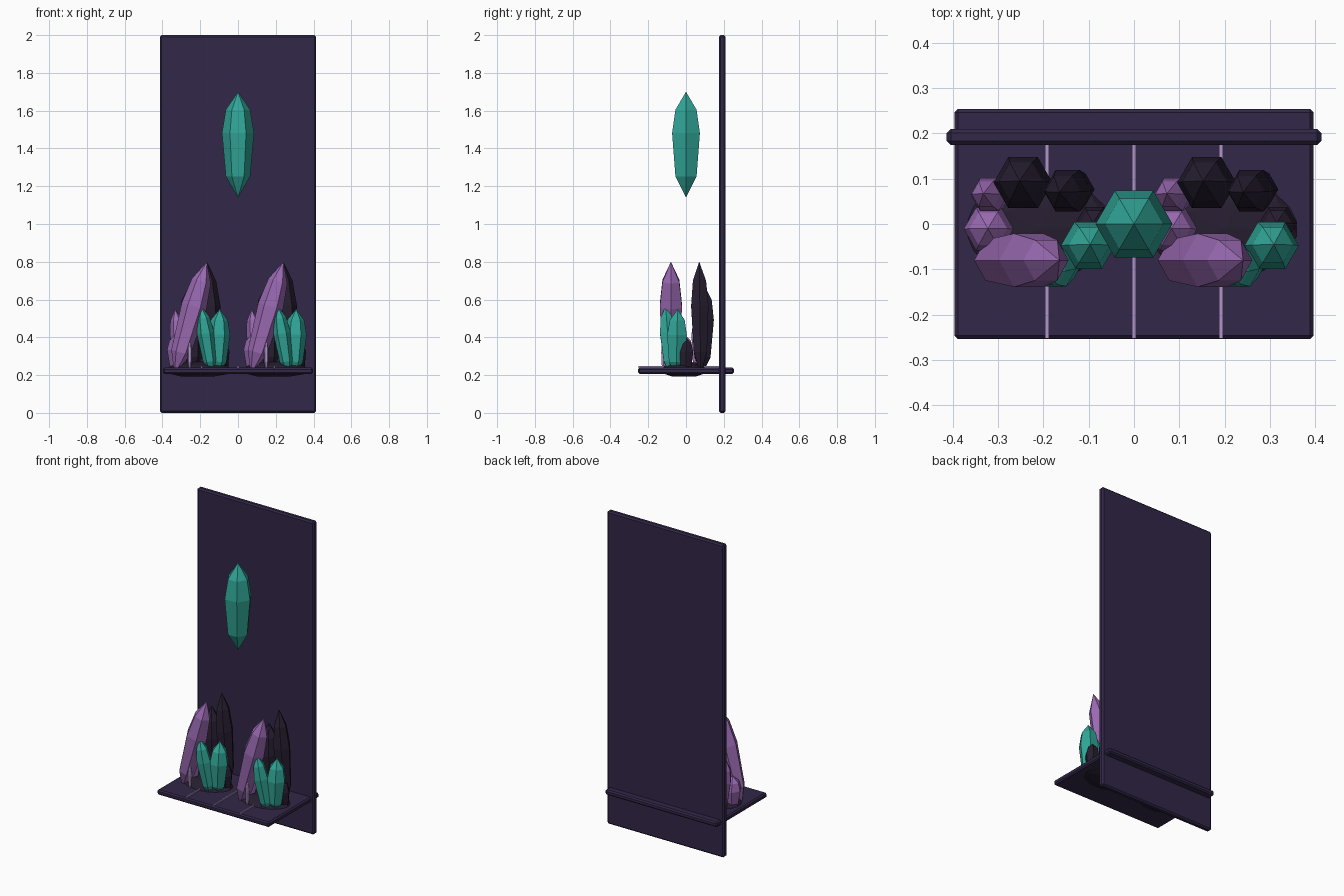
import bpy, bmesh, math
from mathutils import Vector

cube = bpy.data.objects.get("Cube")
if cube:
    bpy.data.objects.remove(cube, do_unlink=True)


def material(name, rgb):
    m = bpy.data.materials.new(name)
    m.use_nodes = True
    m.diffuse_color = (*rgb, 1)
    bsdf = next(n for n in m.node_tree.nodes if n.type == 'BSDF_PRINCIPLED')
    bsdf.inputs["Base Color"].default_value = (*rgb, 1)
    return m


SLATE = material("dark violet slate", (0.032, 0.020, 0.065))
DARK = material("near black violet", (0.020, 0.013, 0.030))
TEAL = material("teal crystal", (0.030, 0.376, 0.310))
PURPLE = material("purple crystal", (0.330, 0.145, 0.456))
LILAC = material("pale lilac", (0.440, 0.300, 0.600))


def finish(name, bm, mat):
    bmesh.ops.recalc_face_normals(bm, faces=bm.faces)
    me = bpy.data.meshes.new(name)
    bm.to_mesh(me)
    bm.free()
    me.materials.append(mat)
    ob = bpy.data.objects.new(name, me)
    bpy.context.collection.objects.link(ob)
    return ob


def box(name, lo, hi, mat, bevel=0.0):
    bm = bmesh.new()
    bmesh.ops.create_cube(bm, size=1)
    for v in bm.verts:
        v.co = [l + (c + 0.5) * (h - l) for c, l, h in zip(v.co, lo, hi)]
    if bevel:
        bmesh.ops.bevel(bm, geom=bm.edges[:], offset=bevel, segments=1, affect='EDGES')
    return finish(name, bm, mat)


# Fraction along the axis, fraction of the widest radius
PROFILE = [(0.20, 0.76), (0.61, 1.0), (0.83, 0.76)]


def crystal(name, base, tip, radius, mat):
    """Six-sided crystal, pointed at both ends."""
    base, tip = Vector(base), Vector(tip)
    axis = tip - base
    rot = Vector((0, 0, 1)).rotation_difference(axis)
    bm = bmesh.new()
    rings = []
    for t, s in PROFILE:
        rings.append([bm.verts.new(base + axis * t + rot @ Vector(
            (radius * s * math.cos(a * math.pi / 3), radius * s * math.sin(a * math.pi / 3), 0)))
            for a in range(6)])
    low, high = bm.verts.new(base), bm.verts.new(tip)
    for i in range(6):
        j = (i + 1) % 6
        bm.faces.new((low, rings[0][j], rings[0][i]))
        bm.faces.new((high, rings[-1][i], rings[-1][j]))
        for a, b in zip(rings, rings[1:]):
            bm.faces.new((a[i], a[j], b[j], b[i]))
    return finish(name, bm, mat)


def rock(name, centre, size, mat):
    """Flattened faceted mound passing through the shelf."""
    bm = bmesh.new()
    bmesh.ops.create_icosphere(bm, subdivisions=2, radius=1)
    for v in bm.verts:
        v.co = [c + s * max(-0.8, k) if i == 2 else c + s * k
                for i, (c, s, k) in enumerate(zip(centre, size, v.co))]
    return finish(name, bm, mat)


# Back panel and the shelf that runs through it
box("back_panel", (-0.413, 0.174, 0), (0.413, 0.210, 2), SLATE, 0.009)
box("shelf", (-0.396, -0.254, 0.207), (0.396, 0.254, 0.239), SLATE, 0.008)

# Thin inlay strips on the shelf
for i, x in enumerate((-0.192, 0, 0.192)):
    box(f"shelf_strip_{i + 1}", (x - 0.004, -0.252, 0.237), (x + 0.004, 0.176, 0.248), LILAC)

# Floating crystal
crystal("floating_crystal", (0, 0, 1.14), (0, 0, 1.70), 0.085, TEAL)

# One cluster, relative to its own middle: name, base, tip, radius, material
CLUSTER = [
    ("large_purple_crystal", (-0.135, -0.08, 0.20), (0.038, -0.08, 0.80), 0.068, PURPLE),
    ("back_purple_crystal", (-0.095, 0.063, 0.20), (-0.130, 0.067, 0.55), 0.042, PURPLE),
    ("small_purple_crystal", (-0.115, -0.012, 0.20), (-0.120, -0.010, 0.42), 0.055, PURPLE),
    ("upright_teal_crystal", (0.093, -0.052, 0.20), (0.106, -0.045, 0.55), 0.060, TEAL),
    ("leaning_teal_crystal", (0.065, -0.082, 0.20), (0.008, -0.108, 0.565), 0.046, TEAL),
    ("tall_dark_crystal", (0.085, 0.078, 0.20), (0.038, 0.070, 0.80), 0.053, DARK),
    ("broad_dark_crystal", (-0.030, 0.085, 0.20), (-0.050, 0.095, 0.68), 0.065, DARK),
    ("small_dark_crystal", (0.120, 0.000, 0.20), (0.112, 0.002, 0.40), 0.042, DARK),
    ("lilac_shard", (-0.053, -0.120, 0.22), (-0.053, -0.120, 0.385), 0.013, LILAC),
]

for side, cx in (("right", -0.2025), ("left", 0.2025)):
    rock(f"{side}_cluster_base", (cx - 0.005, -0.01, 0.228), (0.175, 0.12, 0.045), DARK)
    for name, base, tip, r, mat in CLUSTER:
        crystal(f"{side}_{name}", (base[0] + cx, base[1], base[2]),
                (tip[0] + cx, tip[1], tip[2]), r, mat)
